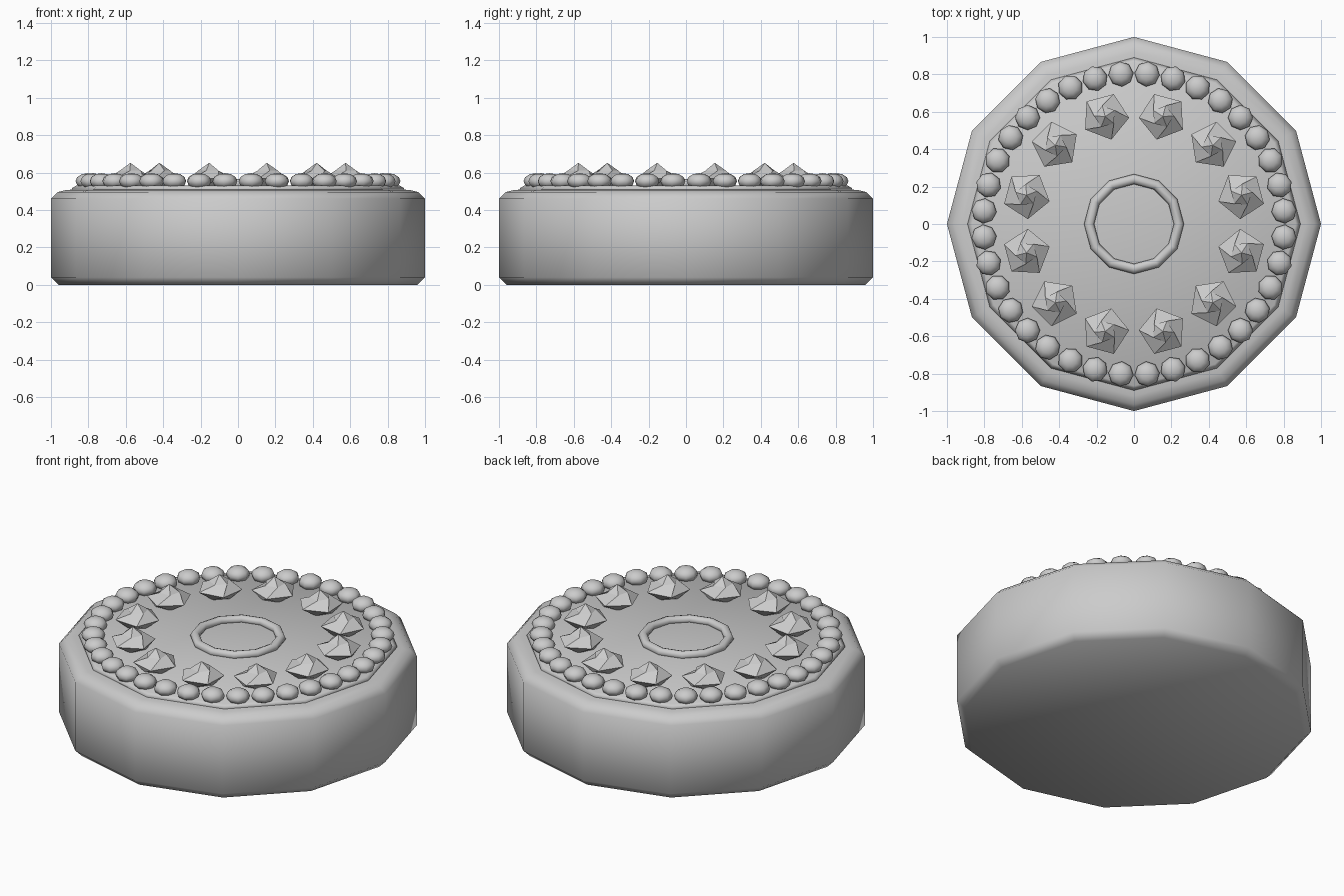
import bpy
import bmesh
from math import cos, sin, pi, radians

old = bpy.data.objects.get("Cube")
if old:
    bpy.data.objects.remove(old, do_unlink=True)

icing = bpy.data.materials.new("pale grey")
icing.use_nodes = True
GREY = (0.6, 0.6, 0.6, 1)
icing.diffuse_color = GREY
icing.node_tree.nodes["Principled BSDF"].inputs["Base Color"].default_value = GREY


def lathe(name, profile, sides, smooth, twist=0.0, closed=False):
    """Spin (radius, z) points round z; ends are capped unless closed."""
    bm = bmesh.new()
    rings = []
    for level, (r, z) in enumerate(profile):
        if r == 0:
            rings.append([bm.verts.new((0, 0, z))] * sides)
            continue
        turn = twist * level
        rings.append([bm.verts.new((r * cos(2 * pi * i / sides + turn),
                                    r * sin(2 * pi * i / sides + turn), z))
                      for i in range(sides)])
    pairs = list(zip(rings, rings[1:]))
    if closed:
        pairs.append((rings[-1], rings[0]))
    for low, high in pairs:
        for i in range(sides):
            j = (i + 1) % sides
            corners = dict.fromkeys((low[i], low[j], high[j], high[i]))
            bm.faces.new(list(corners))
    if not closed:
        for ring in (rings[0], rings[-1]):
            if ring[0] is not ring[1]:
                bm.faces.new(ring)
    bmesh.ops.recalc_face_normals(bm, faces=bm.faces)
    for f in bm.faces:
        f.smooth = smooth
    mesh = bpy.data.meshes.new(name)
    bm.to_mesh(mesh)
    bm.free()
    mesh.materials.append(icing)
    obj = bpy.data.objects.new(name, mesh)
    bpy.context.collection.objects.link(obj)
    return obj


def ring_of(first, count, radius, height):
    """Place linked copies of a part round the top, half a step off the axis."""
    for k in range(count):
        obj = first if k == 0 else first.copy()
        if k:
            bpy.context.collection.objects.link(obj)
        a = 2 * pi * (k + 0.5) / count
        obj.location = (radius * cos(a), radius * sin(a), height)
        obj.rotation_euler.z = a


# Cake body and the thin icing layer on top
lathe("cake_body", [(0.96, 0), (1, 0.04), (1, 0.46), (0.965, 0.495),
                    (0.92, 0.507), (0.86, 0.51)], 12, True)
lathe("top_icing", [(0.87, 0.49), (0.89, 0.515), (0.865, 0.53)], 12, True)

# Raised ring in the middle
lathe("centre_ring", [(0.24 + 0.027 * cos(2 * pi * k / 8), 0.54 + 0.025 * sin(2 * pi * k / 8))
                      for k in range(8)], 12, True, closed=True)

# Border of flattened beads
bead = lathe("border_bead", [(0, -0.043)]
             + [(0.067 * cos(radians(t)), 0.043 * sin(radians(t))) for t in (-60, -30, 0, 30, 60)]
             + [(0, 0.043)], 8, True)
ring_of(bead, 36, 0.805, 0.554)

# Twisted five-sided cream swirls
swirl = lathe("cream_swirl", [(0.08, 0), (0.128, 0.04), (0.06, 0.083), (0, 0.125)],
              5, False, twist=radians(36))
ring_of(swirl, 12, 0.595, 0.527)
